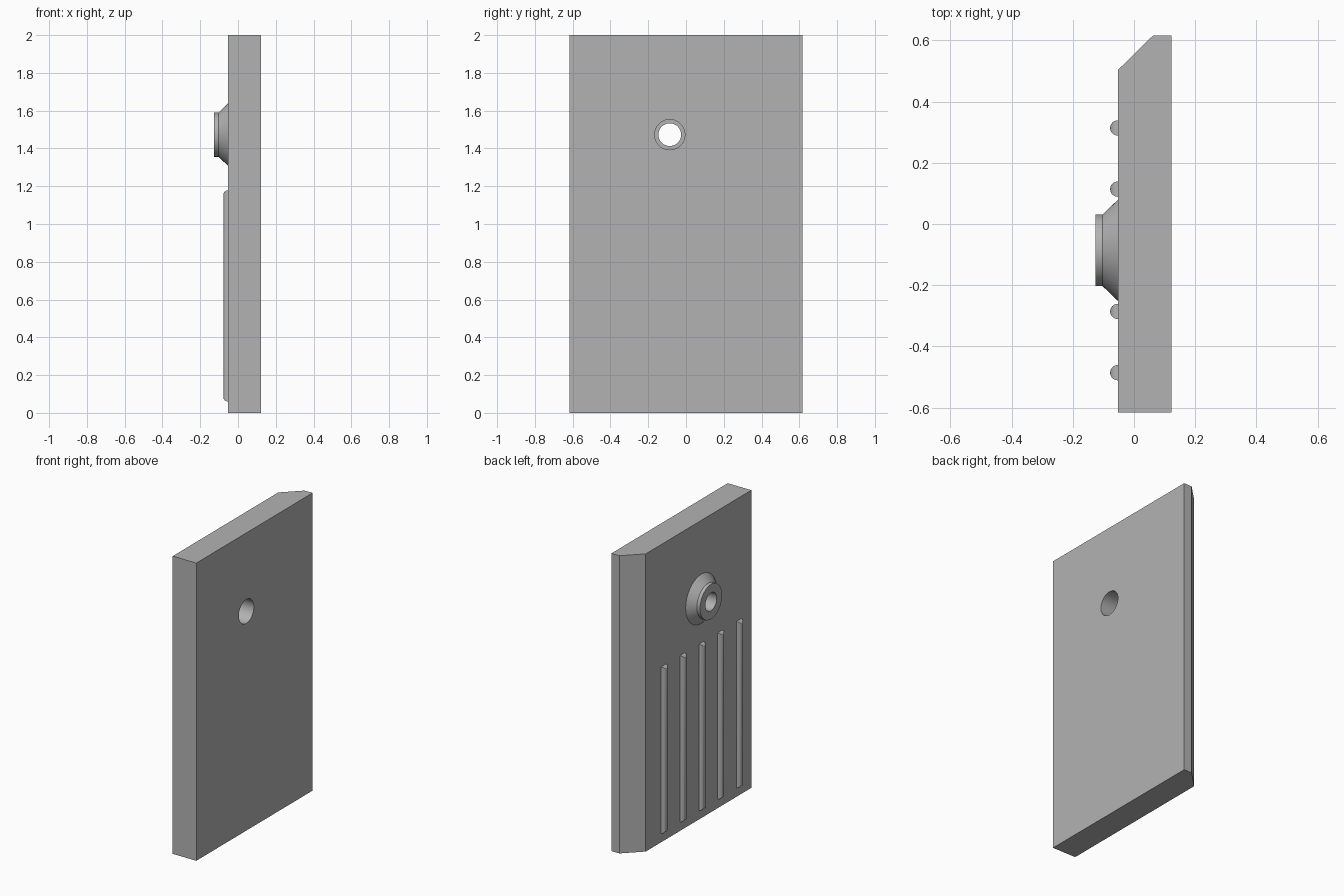
import bpy, bmesh, math
from mathutils import Matrix

if "Cube" in bpy.data.objects:
    bpy.data.objects.remove(bpy.data.objects["Cube"])

grey = bpy.data.materials.new("plain grey")
grey.use_nodes = True
COLOR = (0.45, 0.45, 0.45, 1)
grey.diffuse_color = COLOR
grey.node_tree.nodes["Principled BSDF"].inputs["Base Color"].default_value = COLOR

FACE, BACK = -0.053, 0.122       # ribbed side and plain side of the plate
HALF_W, HEIGHT = 0.617, 2.0
HOLE_Y, HOLE_Z = -0.086, 1.473


def finish(name, bm, smooth=True):
    bmesh.ops.recalc_face_normals(bm, faces=bm.faces)
    mesh = bpy.data.meshes.new(name)
    bm.to_mesh(mesh)
    bm.free()
    obj = bpy.data.objects.new(name, mesh)
    bpy.context.collection.objects.link(obj)
    mesh.materials.append(grey)
    bpy.ops.object.select_all(action='DESELECT')
    obj.select_set(True)
    bpy.context.view_layer.objects.active = obj
    if smooth:
        bpy.ops.object.shade_smooth_by_angle(angle=math.radians(30))
    return obj


# Plate: plan outline with one chamfered corner, extruded upwards
outline = [(FACE, -HALF_W), (BACK, -HALF_W), (BACK, HALF_W),
           (0.063, HALF_W), (FACE, 0.503)]
bm = bmesh.new()
base = bm.faces.new([bm.verts.new((x, y, 0)) for x, y in outline])
top = bmesh.ops.extrude_face_region(bm, geom=[base])["geom"]
bmesh.ops.translate(bm, vec=(0, 0, HEIGHT),
                    verts=[v for v in top if isinstance(v, bmesh.types.BMVert)])
plate = finish("plate", bm, smooth=False)

# Round hole through the plate
bm = bmesh.new()
bmesh.ops.create_cone(bm, cap_ends=True, segments=64, radius1=0.08, radius2=0.08, depth=1,
                      matrix=Matrix.Translation((0, HOLE_Y, HOLE_Z))
                      @ Matrix.Rotation(math.pi / 2, 4, 'Y'))
cutter = finish("hole_cutter", bm, smooth=False)
cutter.hide_render = True
cut = plate.modifiers.new("hole", 'BOOLEAN')
cut.operation, cut.solver, cut.object = 'DIFFERENCE', 'EXACT', cutter
bpy.context.view_layer.objects.active = plate
bpy.ops.object.modifier_apply(modifier=cut.name)
bpy.data.objects.remove(cutter)
plate.select_set(True)
bpy.ops.object.shade_smooth_by_angle(angle=math.radians(30))

# Boss: conical collar with a short rim and a narrower bore, turned about x
section = [(0.06, FACE), (0.165, FACE), (0.117, -0.103), (0.117, -0.126), (0.06, -0.126)]
SEG = 64
bm = bmesh.new()
rings = []
for i in range(SEG):
    a = 2 * math.pi * i / SEG
    rings.append([bm.verts.new((x, HOLE_Y + r * math.cos(a), HOLE_Z + r * math.sin(a)))
                  for r, x in section])
for i in range(SEG):
    a, b = rings[i], rings[(i + 1) % SEG]
    for j in range(len(section)):
        k = (j + 1) % len(section)
        bm.faces.new((a[j], a[k], b[k], b[j]))
finish("boss", bm)


# Grip ribs: half-round bars whose ends roll over into the plate
def rib(name, y, z0, z1, r, steps=16):
    bm = bmesh.new()
    low, high = [], []
    for i in range(steps + 1):
        a = math.pi * i / steps
        x, dy = FACE - r * math.sin(a), r * math.cos(a)
        inset = r - abs(dy)
        low.append(bm.verts.new((x, y + dy, z0 + inset)))
        high.append(bm.verts.new((x, y + dy, z1 - inset)))
    for i in range(steps):
        bm.faces.new((low[i], low[i + 1], high[i + 1], high[i]))
    for row in (low, high):
        for i in range(steps // 2):
            loop = [row[i], row[i + 1], row[steps - i - 1], row[steps - i]]
            bm.faces.new(list(dict.fromkeys(loop)))
    bm.faces.new((low[0], low[-1], high[-1], high[0]))
    finish(name, bm)


for i in range(5):
    rib(f"grip_rib_{i + 1}", -0.486 + 0.2 * i, 0.06, 1.178, 0.025)
